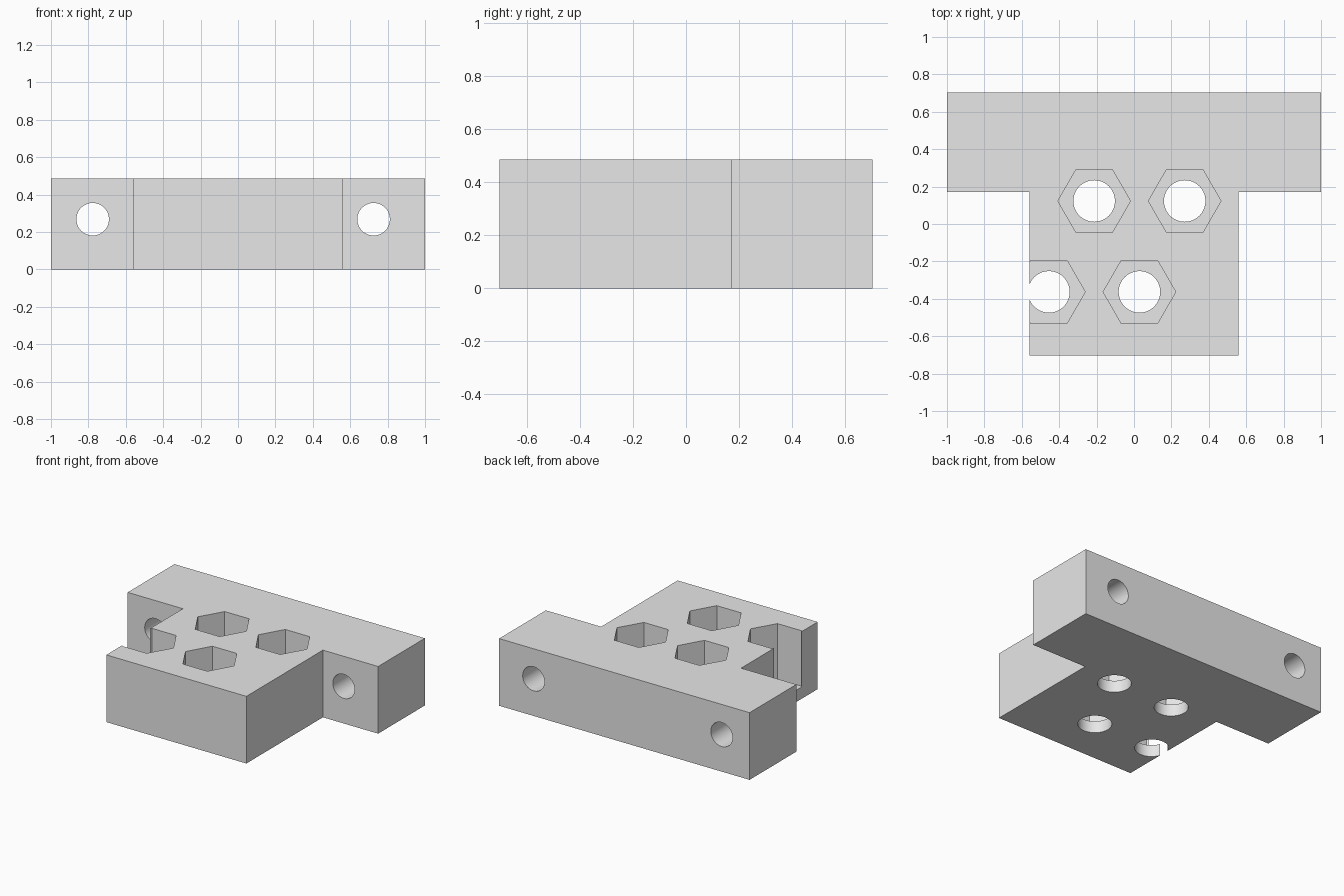
import bpy
import bmesh
import math
from mathutils import Matrix

cube = bpy.data.objects.get("Cube")
if cube:
    bpy.data.objects.remove(cube, do_unlink=True)

HEIGHT = 0.485
FLOOR = 0.085      # material left under each nut pocket
BODY_X = 0.559     # half width of the narrow body
STEP_Y = 0.17      # where the wide bar begins

grey = bpy.data.materials.new("light_grey")
grey.use_nodes = True
colour = (0.8, 0.8, 0.8, 1)
grey.diffuse_color = colour
grey.node_tree.nodes["Principled BSDF"].inputs["Base Color"].default_value = colour


def make_object(name, bm):
    mesh = bpy.data.meshes.new(name)
    bmesh.ops.recalc_face_normals(bm, faces=bm.faces)
    bm.to_mesh(mesh)
    bm.free()
    mesh.materials.append(grey)
    obj = bpy.data.objects.new(name, mesh)
    bpy.context.collection.objects.link(obj)
    return obj


def prism(bm, sides, radius, centre, length, axis="Z"):
    """Adds a straight prism with its first corner on the local x axis."""
    turn = Matrix.Rotation(math.pi / 2, 4, "X") if axis == "Y" else Matrix()
    bottom = [bm.verts.new((radius * math.cos(math.tau * i / sides),
                            radius * math.sin(math.tau * i / sides),
                            -length / 2)) for i in range(sides)]
    face = bm.faces.new(bottom)
    top = bmesh.ops.extrude_face_region(bm, geom=[face])["geom"]
    moved = [v for v in top if isinstance(v, bmesh.types.BMVert)]
    bmesh.ops.translate(bm, verts=moved, vec=(0, 0, length))
    bmesh.ops.transform(bm, verts=bottom + moved,
                        matrix=Matrix.Translation(centre) @ turn)


# T-shaped block
outline = [(-BODY_X, -0.703), (BODY_X, -0.703), (BODY_X, STEP_Y), (1, STEP_Y),
           (1, 0.703), (-1, 0.703), (-1, STEP_Y), (-BODY_X, STEP_Y)]
bm = bmesh.new()
face = bm.faces.new([bm.verts.new((x, y, 0)) for x, y in outline])
extruded = bmesh.ops.extrude_face_region(bm, geom=[face])["geom"]
bmesh.ops.translate(bm, vec=(0, 0, HEIGHT),
                    verts=[v for v in extruded if isinstance(v, bmesh.types.BMVert)])
block = make_object("mounting_block", bm)

# Nut pockets, the last one breaking out of the right side
nut_centres = [(-0.213, 0.123), (0.271, 0.123), (0.029, -0.363), (-0.455, -0.363)]
pockets, bolts, cross = bmesh.new(), bmesh.new(), bmesh.new()
for x, y in nut_centres:
    prism(pockets, 6, 0.194, (x, y, FLOOR + 0.5), 1)
    prism(bolts, 64, 0.111, (x, y, 0), 1)

# Horizontal bolt holes through the ends of the bar
for x in (-0.777, 0.725):
    prism(cross, 64, 0.087, (x, 0.44, 0.268), 1)
    prism_verts = cross.verts[:][-128:]
    bmesh.ops.rotate(cross, verts=prism_verts, cent=(x, 0.44, 0.268),
                     matrix=Matrix.Rotation(math.pi / 2, 3, "X"))

cutters = [make_object("nut_pocket_cutter", pockets),
           make_object("bolt_hole_cutter", bolts),
           make_object("bar_hole_cutter", cross)]
bpy.context.view_layer.objects.active = block
for cutter in cutters:
    cut = block.modifiers.new(cutter.name, "BOOLEAN")
    cut.operation = "DIFFERENCE"
    cut.solver = "EXACT"
    cut.object = cutter
    bpy.ops.object.modifier_apply(modifier=cut.name)
    bpy.data.objects.remove(cutter, do_unlink=True)

# Round hole walls shade smoothly, all corners stay sharp
bpy.ops.object.select_all(action="DESELECT")
block.select_set(True)
bpy.ops.object.shade_smooth_by_angle(angle=math.radians(30))
